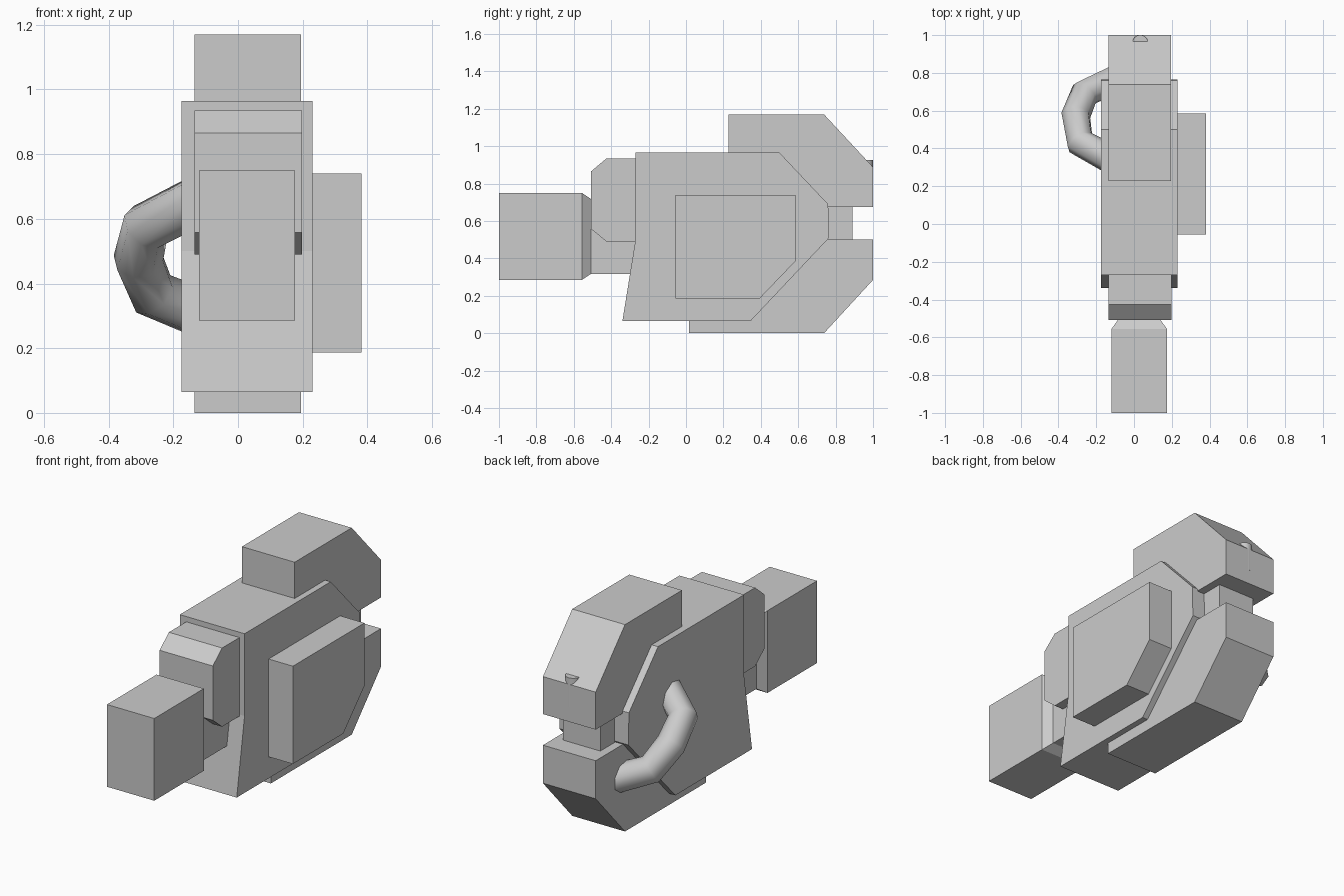
import bpy, bmesh, math

if "Cube" in bpy.data.objects:
    bpy.data.objects.remove(bpy.data.objects["Cube"])

grey = bpy.data.materials.new("plain grey")
grey.diffuse_color = (0.6, 0.6, 0.6, 1)
grey.use_nodes = True
grey.node_tree.nodes["Principled BSDF"].inputs["Base Color"].default_value = grey.diffuse_color


def add_object(name, bm):
    bmesh.ops.recalc_face_normals(bm, faces=bm.faces)
    mesh = bpy.data.meshes.new(name)
    bm.to_mesh(mesh)
    bm.free()
    mesh.materials.append(grey)
    obj = bpy.data.objects.new(name, mesh)
    bpy.context.collection.objects.link(obj)
    return obj


def slab(name, x0, x1, profile):
    """Extrude a (y, z) side profile from x0 to x1."""
    bm = bmesh.new()
    face = bm.faces.new([bm.verts.new((x0, y, z)) for y, z in profile])
    ext = bmesh.ops.extrude_face_region(bm, geom=[face])
    for v in ext["geom"]:
        if isinstance(v, bmesh.types.BMVert):
            v.co.x = x1
    return add_object(name, bm)


def box(name, x0, x1, y0, y1, z0, z1):
    return slab(name, x0, x1, [(y0, z0), (y1, z0), (y1, z1), (y0, z1)])


# Main housing and side plate
slab("housing", -0.175, 0.23, [(-0.27, 0.965), (0.5, 0.965), (0.76, 0.69), (0.765, 0.51),
                               (0.345, 0.065), (-0.34, 0.065), (-0.27, 0.5)])
slab("side_plate", 0.23, 0.382, [(-0.055, 0.74), (0.585, 0.74), (0.585, 0.385),
                                 (0.395, 0.187), (-0.055, 0.187)])

# Rear blocks and the link between them
slab("upper_rear_block", -0.135, 0.195, [(0.228, 1.17), (0.738, 1.17), (1, 0.888),
                                         (1, 0.676), (0.228, 0.676)])
slab("lower_rear_block", -0.135, 0.195, [(0.015, 0), (0.738, 0), (1, 0.285),
                                         (1, 0.5), (0.015, 0.5)])
box("rear_link", -0.087, 0.148, 0.6, 0.89, 0.45, 0.72)

# Front block, neck and muzzle
slab("front_block", -0.135, 0.198, [(-0.508, 0.865), (-0.425, 0.935), (-0.25, 0.935),
                                    (-0.25, 0.49), (-0.425, 0.49), (-0.508, 0.558)])
box("neck", -0.085, 0.14, -0.51, -0.2, 0.317, 0.718)
box("muzzle", -0.12, 0.176, -1, -0.557, 0.285, 0.75)

# Tapered collar behind the muzzle
bm = bmesh.new()
rings = []
for y, x0, x1, z0, z1 in [(-0.557, -0.12, 0.176, 0.285, 0.75), (-0.508, -0.085, 0.14, 0.317, 0.718)]:
    rings.append([bm.verts.new(c) for c in ((x0, y, z0), (x1, y, z0), (x1, y, z1), (x0, y, z1))])
    bm.faces.new(rings[-1])
for i in range(4):
    j = (i + 1) % 4
    bm.faces.new((rings[0][i], rings[0][j], rings[1][j], rings[1][i]))
add_object("muzzle_collar", bm)

# Small rounded pin set into the upper rear block
bpy.ops.mesh.primitive_cylinder_add(vertices=16, radius=0.041, depth=0.165, location=(0.033, 0.96, 0.8425))
pin = bpy.context.object
pin.name = "rear_pin"
pin.data.materials.append(grey)
bpy.ops.object.shade_smooth_by_angle(angle=math.radians(40))

# Bent carrying handle on the left side
path = [(-0.08, 0.32, 0.68), (-0.285, 0.432, 0.575), (-0.308, 0.575, 0.478),
        (-0.262, 0.69, 0.368), (-0.08, 0.775, 0.295)]
curve = bpy.data.curves.new("side_handle", "CURVE")
curve.dimensions = "3D"
curve.bevel_depth = 0.078
curve.bevel_resolution = 2
curve.use_fill_caps = True
spline = curve.splines.new("POLY")
spline.points.add(len(path) - 1)
for point, co in zip(spline.points, path):
    point.co = (*co, 1)
spline.use_smooth = True
curve.materials.append(grey)
bpy.context.collection.objects.link(bpy.data.objects.new("side_handle", curve))
